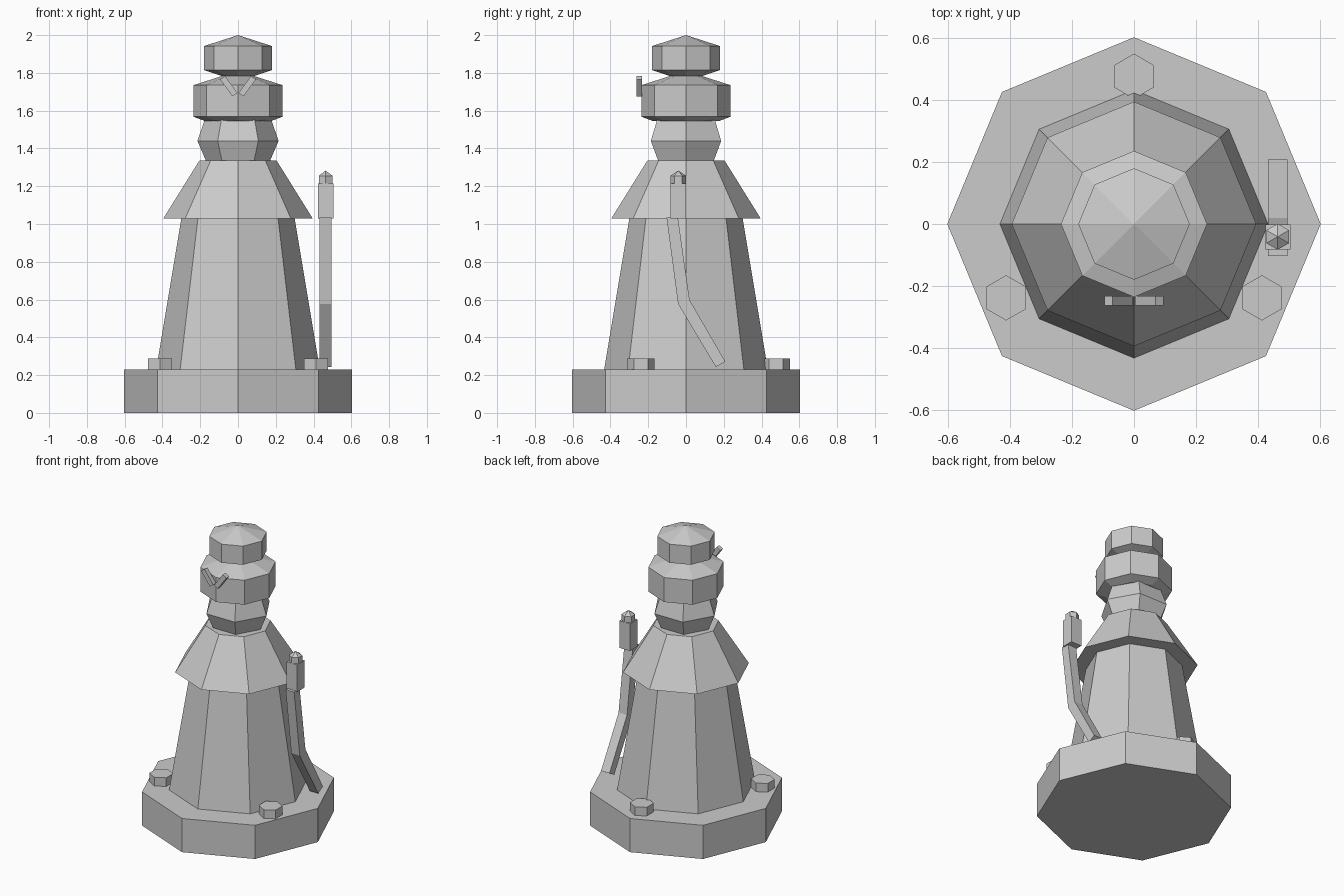
import bpy, bmesh
from math import cos, sin, tau, pi

if "Cube" in bpy.data.objects:
    bpy.data.objects.remove(bpy.data.objects["Cube"])


def finish(bm, name):
    bmesh.ops.remove_doubles(bm, verts=bm.verts, dist=1e-5)
    bmesh.ops.recalc_face_normals(bm, faces=bm.faces)
    me = bpy.data.meshes.new(name)
    bm.to_mesh(me)
    bm.free()
    ob = bpy.data.objects.new(name, me)
    bpy.context.collection.objects.link(ob)
    return ob


def turned(name, profile, sides=8, centre=(0, 0), turn=0.0):
    """Stack of polygon rings from (radius, z) pairs, capped at both ends."""
    bm = bmesh.new()
    rings = [[bm.verts.new((centre[0] + r * cos(turn + tau * i / sides),
                            centre[1] + r * sin(turn + tau * i / sides), z))
              for i in range(sides)] if r > 0 else
             [bm.verts.new((centre[0], centre[1], z))] * sides
             for r, z in profile]
    for a, b in zip(rings, rings[1:]):
        for i in range(sides):
            j = (i + 1) % sides
            corners = list(dict.fromkeys((a[i], a[j], b[j], b[i])))
            bm.faces.new(corners)
    for (r, _), ring in ((profile[0], rings[0]), (profile[-1], rings[-1])):
        if r > 0:
            bm.faces.new(ring)
    return finish(bm, name)


def strip(name, left, right, axis, lo, hi):
    """Bar following two matching edge lines, extruded along x or y."""
    def put(p, d):
        return (d, p[0], p[1]) if axis == 'x' else (p[0], d, p[1])
    bm = bmesh.new()
    secs = [[bm.verts.new(put(p, d)) for p, d in ((l, lo), (r, lo), (r, hi), (l, hi))]
            for l, r in zip(left, right)]
    for a, b in zip(secs, secs[1:]):
        for i in range(4):
            j = (i + 1) % 4
            bm.faces.new((a[i], a[j], b[j], b[i]))
    bm.faces.new(secs[0])
    bm.faces.new(secs[-1])
    return finish(bm, name)


# Main turned body
turned("base", [(0.603, 0), (0.603, 0.23)])
turned("robe", [(0.433, 0.23), (0.30, 1.03)])
turned("cape", [(0.395, 1.03), (0.205, 1.335)])
turned("neck", [(0.17, 1.335), (0.215, 1.44), (0.175, 1.555)], sides=6)
turned("head", [(0.175, 1.545), (0.236, 1.568), (0.236, 1.735), (0.08, 1.785)])
turned("cap", [(0.075, 1.78), (0.18, 1.815), (0.18, 1.942), (0, 2.0)])

# Three hexagonal studs on the base
for k in range(3):
    a = pi / 2 + tau * k / 3
    turned("base_stud", [(0.073, 0.23), (0.073, 0.289)], 6,
           (0.477 * cos(a), 0.477 * sin(a)), pi / 2)

# Mirrored slanted bars on the front of the head
for s in (-1, 1):
    strip("brow_bar", [(s * 0.069, 1.784), (s * 0.003, 1.694)],
          [(s * 0.095, 1.766), (s * 0.029, 1.676)], 'y', -0.263, -0.232)

# Bent staff at the right side
strip("staff", [(-0.103, 1.035), (-0.042, 0.577), (0.158, 0.243)],
      [(-0.043, 1.035), (0.019, 0.598), (0.208, 0.272)], 'x', 0.432, 0.496)
strip("staff_block", [(-0.082, 1.03), (-0.082, 1.215)],
      [(-0.001, 1.03), (-0.001, 1.215)], 'x', 0.424, 0.505)
turned("staff_tip", [(0.042, 1.215), (0.042, 1.255), (0, 1.283)], 6,
       (0.464, -0.041), pi / 2)
